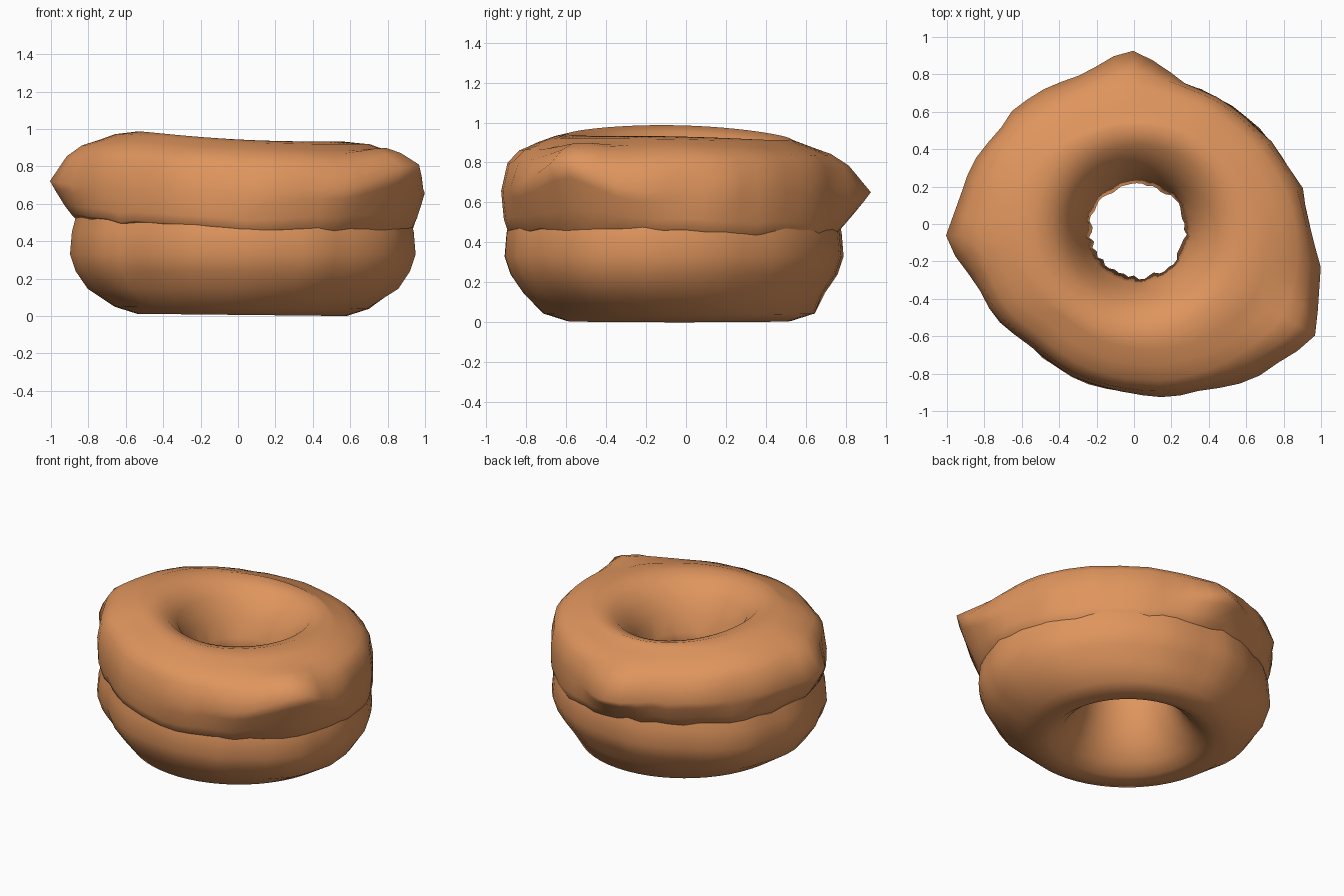
import bpy, bmesh, math, random

if "Cube" in bpy.data.objects:
    bpy.data.objects.remove(bpy.data.objects["Cube"])
random.seed(4)

N = 56                      # segments round the ring
CX, CY = 0.02, -0.035       # centre of the hole

dough = bpy.data.materials.new("golden brown")
dough.diffuse_color = (0.74, 0.30, 0.11, 1)
dough.use_nodes = True
dough.node_tree.nodes["Principled BSDF"].inputs["Base Color"].default_value = dough.diffuse_color

# Uneven rim of the icing, seen from above
rim = [(-.02, .935), (-.15, .87), (-.28, .8), (-.55, .685), (-.6, .61), (-.65, .6),
       (-.72, .5), (-.8, .4), (-.88, .3), (-.9, .2), (-.95, .08), (-1, -.06), (-.94, -.2),
       (-.83, -.33), (-.75, -.48), (-.6, -.6), (-.42, -.76), (-.3, -.83), (-.1, -.86),
       (.04, -.91), (.2, -.93), (.35, -.89), (.66, -.82), (.78, -.73), (.96, -.62),
       (.98, -.45), (1, -.27), (.96, -.1), (.92, .05), (.905, .18), (.84, .27),
       (.77, .37), (.7, .47), (.59, .57), (.48, .66), (.38, .69), (.3, .73), (.12, .86)]
rim_polar = [(math.degrees(math.atan2(y - CY, x - CX)) % 360,
              math.hypot(x - CX, y - CY)) for x, y in rim]
# Angle tables: base radius, height of the icing bulge, height of the icing edge
base_r = [(0, .925), (20, .88), (45, .835), (90, .82), (120, .84), (147, .905), (180, .92),
          (212, .885), (228, .84), (270, .87), (315, .93), (328, .96), (345, .945)]
bulge_z = [(0, .66), (45, .64), (90, .64), (135, .68), (180, .72), (225, .68), (270, .64),
           (310, .7), (328, .82), (345, .66)]
edge_z = [(0, .46), (45, .43), (90, .47), (180, .54), (270, .46)]


def lookup(table, a):
    """Interpolate a table of (degrees, value) round the circle."""
    t = sorted(table)
    t = [(t[-1][0] - 360, t[-1][1])] + t + [(t[0][0] + 360, t[0][1])]
    for (a0, v0), (a1, v1) in zip(t, t[1:]):
        if a0 <= a <= a1:
            return v0 + (v1 - v0) * (a - a0) / max(a1 - a0, 1e-6)


def top_z(a):
    """Height of the crest, which dips to the right and the back."""
    c, s = math.cos(math.radians(a)), math.sin(math.radians(a))
    return .93 - .028 * c - .013 * s + .028 * c * c


def ring(name, profile):
    """Sweep a closed profile, which varies with the angle, round the hole."""
    bm = bmesh.new()
    loops = []
    for i in range(N):
        a = (360 * i / N + 1.5) % 360
        c, s = math.cos(math.radians(a)), math.sin(math.radians(a))
        loops.append([bm.verts.new((CX + r * c, CY + r * s, z)) for r, z in profile(a, c)])
    for i in range(N):
        p, q = loops[i], loops[(i + 1) % N]
        for j in range(len(p)):
            k = (j + 1) % len(p)
            bm.faces.new((p[j], q[j], q[k], p[k]))
    bmesh.ops.recalc_face_normals(bm, faces=bm.faces)
    me = bpy.data.meshes.new(name)
    bm.to_mesh(me)
    bm.free()
    me.materials.append(dough)
    me.polygons.foreach_set("use_smooth", [True] * len(me.polygons))
    ob = bpy.data.objects.new(name, me)
    bpy.context.collection.objects.link(ob)
    return ob


def base_profile(a, c):
    b = lookup(base_r, a) + random.uniform(-.008, .008)
    t = top_z(a) - .06
    g = .006 - .006 * c         # the underside lifts slightly on the left
    return [(.56, g), (.68, .038 + g), (b - .095, .145), (b - .03, .24), (b, .33),
            (b - .01, .45), (b - .05, .6), (b - .1, .72), (b - .2, t - .05), (.58, t),
            (.47, t - .03), (.4, t - .1), (.345, .68), (.3, .58), (.275, .48), (.28, .38),
            (.305, .27), (.35, .165), (.415, .075), (.49, .02)]


def icing_profile(a, c):
    b = lookup(base_r, a)
    r = max(lookup(rim_polar, a), b) + random.uniform(-.006, .006)
    zb, t = lookup(bulge_z, a) + random.uniform(-.01, .01), top_z(a)
    e = lookup(edge_z, a) + random.uniform(-.01, .01)
    h = random.uniform(-.015, .01)
    out = r - b                 # how far the bulge sticks out
    return [(b - .03, e - .01), (b - .014, e + .005), (b + .25 * out, e + .3 * (zb - e)),
            (b + .75 * out, e + .75 * (zb - e)), (r, zb),
            (b - .02 + .35 * out, zb + (t - zb) * .5), (b - .075 + .1 * out, zb + (t - zb) * .72),
            (b - .155, t - .045), (b - .24, t - .014), (.56, t), (.46, t - .032),
            (.38, t - .11), (.32, .73), (.28, .62), (.255 + h, .51), (.285 + h, .49),
            (.325, .62), (.37, .74), (.45, t - .11), (.58, t - .07), (b - .21, t - .12),
            (b - .11, .71), (b - .06, .58)]


ring("doughnut_base", base_profile)
ring("icing", icing_profile)
